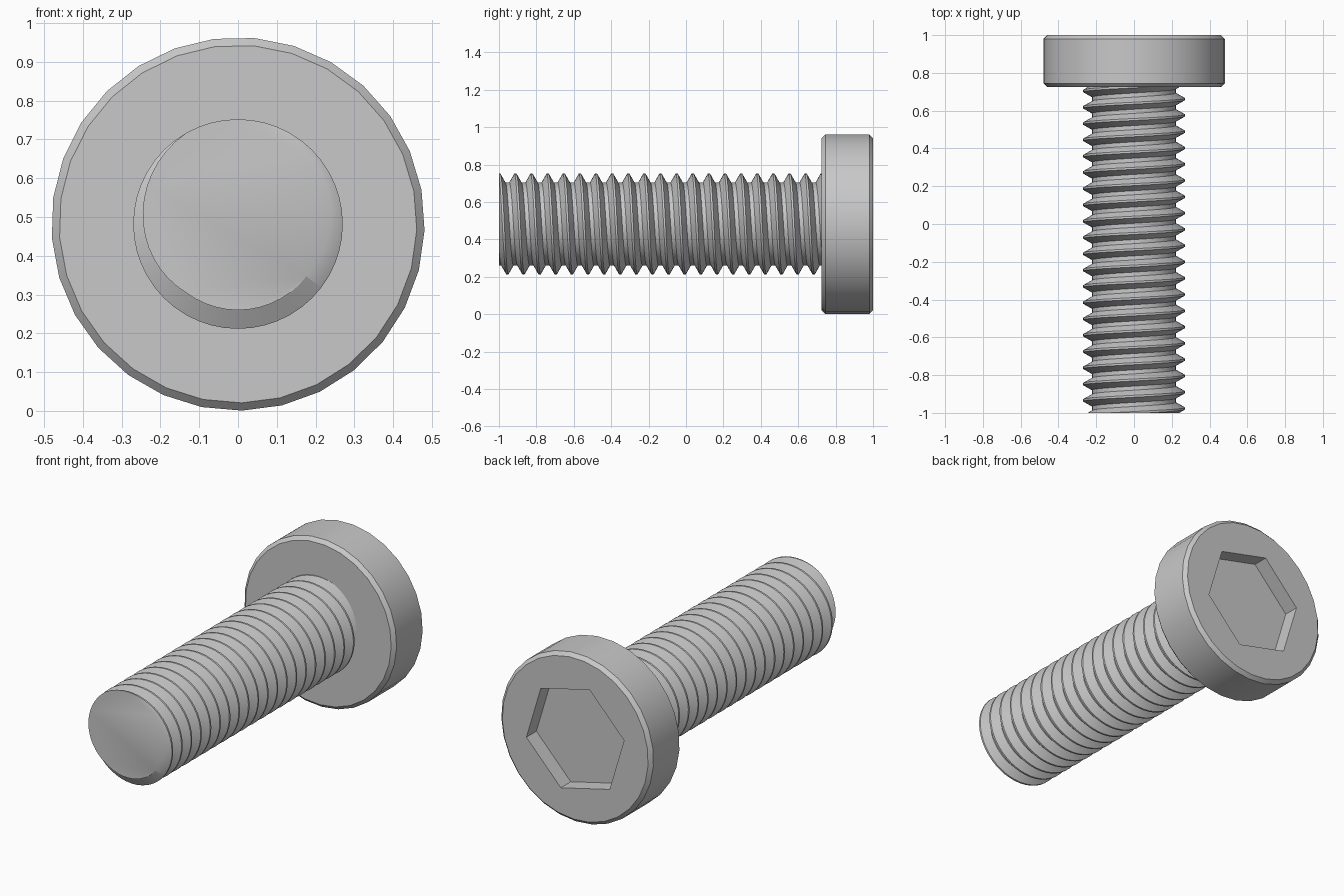
import bpy
import bmesh
from math import sin, cos, tau, radians

if "Cube" in bpy.data.objects:
    bpy.data.objects.remove(bpy.data.objects["Cube"], do_unlink=True)

AXIS_Z = 0.482
HEAD_FRONT, HEAD_BACK, TIP = 0.725, 1.0, -1.0

steel = bpy.data.materials.new("grey steel")
steel.use_nodes = True
GREY = (0.58, 0.58, 0.58, 1)
steel.diffuse_color = GREY
steel.node_tree.nodes["Principled BSDF"].inputs["Base Color"].default_value = GREY


def point(bm, r, angle, y):
    """Vertex at a radius and angle around the bolt axis."""
    return bm.verts.new((r * cos(angle), y, AXIS_Z + r * sin(angle)))


def ring(bm, r, y, sides, start):
    return [point(bm, r, start + tau * i / sides, y) for i in range(sides)]


def loop_edges(bm, verts):
    edges = []
    for a, b in zip(verts, verts[1:] + verts[:1]):
        edges.append(bm.edges.get((a, b)) or bm.edges.new((a, b)))
    return edges


def join_rings(bm, a, b):
    for i in range(len(a)):
        j = (i + 1) % len(a)
        bm.faces.new((a[i], a[j], b[j], b[i]))


def finish(bm, name):
    bmesh.ops.recalc_face_normals(bm, faces=bm.faces[:])
    mesh = bpy.data.meshes.new(name)
    bm.to_mesh(mesh)
    bm.free()
    mesh.materials.append(steel)
    obj = bpy.data.objects.new(name, mesh)
    bpy.context.collection.objects.link(obj)
    bpy.ops.object.select_all(action="DESELECT")
    obj.select_set(True)
    bpy.context.view_layer.objects.active = obj
    bpy.ops.object.shade_smooth_by_angle(angle=radians(30))


# Head: chamfered disc with a hexagonal socket in its back face
def build_head():
    bm = bmesh.new()
    radius, chamfer, sides, start = 0.481, 0.02, 29, radians(-88.8)
    profile = [(radius - chamfer, HEAD_FRONT), (radius, HEAD_FRONT + chamfer),
               (radius, HEAD_BACK - chamfer), (radius - chamfer, HEAD_BACK)]
    rings = [ring(bm, r, y, sides, start) for r, y in profile]
    for a, b in zip(rings, rings[1:]):
        join_rings(bm, a, b)
    bm.faces.new(rings[0])
    rim = ring(bm, 0.317, HEAD_BACK, 6, radians(46.7))
    floor = ring(bm, 0.317, HEAD_BACK - 0.09, 6, radians(46.7))
    join_rings(bm, rim, floor)
    bm.faces.new(floor)
    bmesh.ops.triangle_fill(bm, use_beauty=True, normal=(0, 1, 0),
                            edges=loop_edges(bm, rings[-1]) + loop_edges(bm, rim))
    finish(bm, "bolt_head")


# Shank: right-handed helical thread, trimmed flat at the tip and inside the head
def build_shank():
    bm = bmesh.new()
    pitch, steps, turns = 0.0862, 48, 24
    major, minor = 0.27, 0.222
    crest, root = pitch / 16, pitch / 8
    profile = [(minor, root - pitch / 2), (major, -crest),
               (major, crest), (minor, pitch / 2 - root)]
    first_crest = -0.912 - 2 * pitch
    rows = []
    for i in range(steps * turns + 1):
        t = i / steps
        rows.append([point(bm, r, tau * (0.25 - t), first_crest + pitch * t + dy)
                     for r, dy in profile])
    for i in range(len(rows) - 1):
        a, b = rows[i], rows[i + 1]
        for k in range(3):
            bm.faces.new((a[k], a[k + 1], b[k + 1], b[k]))
        # thread root joins this turn to the next
        if i + steps + 1 < len(rows):
            c, d = rows[i + steps], rows[i + steps + 1]
            bm.faces.new((a[3], c[0], d[0], b[3]))
    for y, side in ((TIP, -1), (HEAD_FRONT + 0.01, 1)):
        cut = bmesh.ops.bisect_plane(
            bm, geom=bm.verts[:] + bm.edges[:] + bm.faces[:], dist=1e-6,
            plane_co=(0, y, 0), plane_no=(0, side, 0), clear_outer=True)
        edges = [e for e in cut["geom_cut"]
                 if isinstance(e, bmesh.types.BMEdge) and e.is_boundary]
        bmesh.ops.triangle_fill(bm, use_beauty=True, edges=edges,
                                normal=(0, side, 0))
    finish(bm, "threaded_shank")


build_head()
build_shank()
